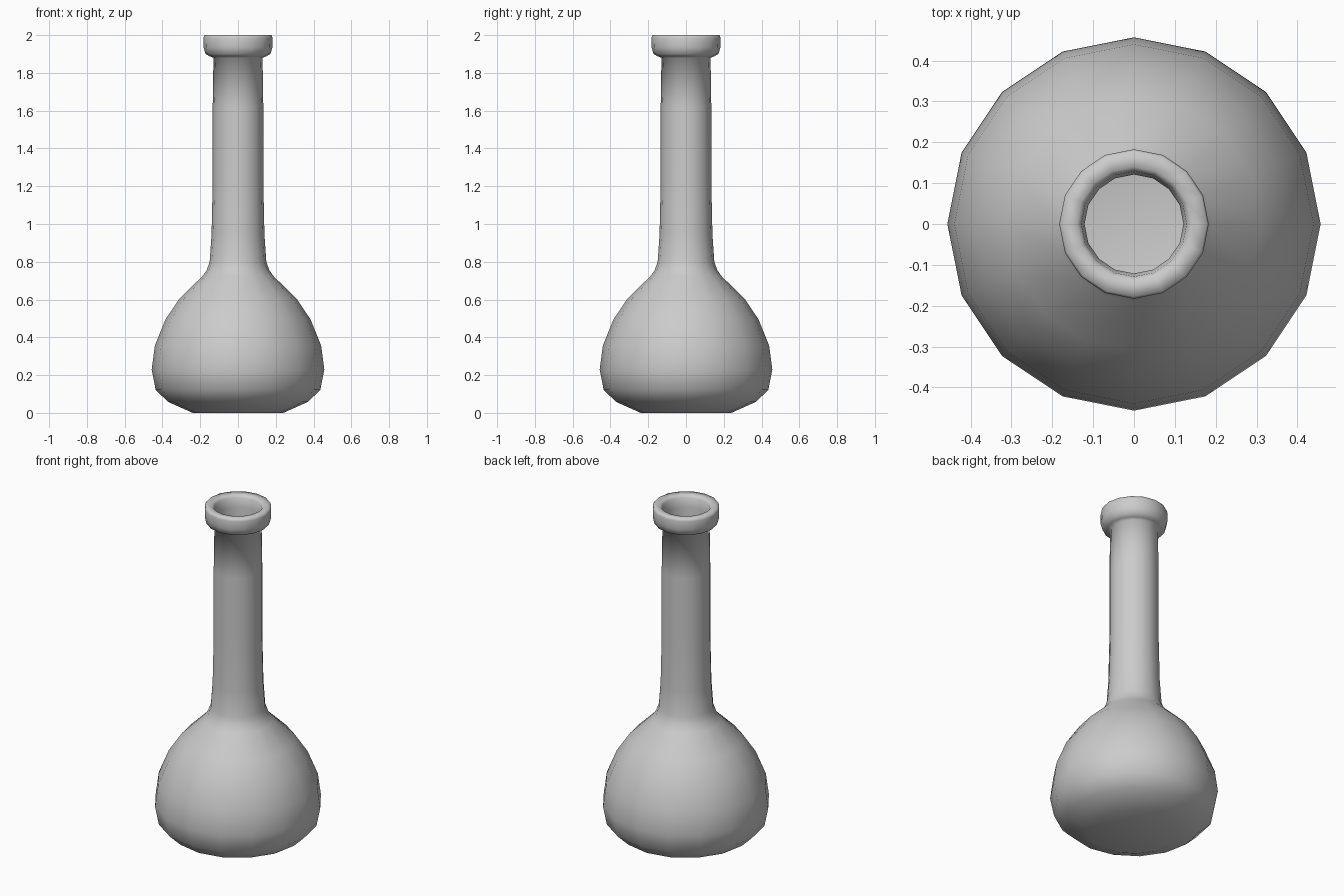
import bpy, bmesh, math

if "Cube" in bpy.data.objects:
    bpy.data.objects.remove(bpy.data.objects["Cube"])

SIDES = 16

# Outer profile (radius, height): base, bulb, neck, rolled lip
outer = [(0.24, 0.0), (0.37, 0.058), (0.436, 0.122), (0.457, 0.23),
         (0.44, 0.357), (0.384, 0.495), (0.31, 0.605), (0.19, 0.722),
         (0.166, 0.755), (0.15, 0.80), (0.14, 0.945), (0.134, 1.22),
         (0.134, 1.62), (0.13, 1.88), (0.148, 1.887), (0.172, 1.90),
         (0.182, 1.935), (0.183, 1.985), (0.178, 2.0)]
# Inner profile: over the lip, down the neck, into the bulb
inner = [(0.14, 1.998), (0.129, 1.985), (0.121, 1.93)]
inner += [(r - 0.011, z) for r, z in reversed(outer[3:13])]
inner += [(0.425, 0.13), (0.362, 0.07), (0.235, 0.014)]


def lathe(name, profile):
    """Revolve a profile around z and close both ends with flat discs."""
    bm = bmesh.new()
    rings = []
    for r, z in profile:
        rings.append([bm.verts.new((r * math.cos(2 * math.pi * i / SIDES),
                                    r * math.sin(2 * math.pi * i / SIDES), z))
                      for i in range(SIDES)])
    for a, b in zip(rings, rings[1:]):
        for i in range(SIDES):
            j = (i + 1) % SIDES
            bm.faces.new((a[i], a[j], b[j], b[i]))
    bm.faces.new(rings[0][::-1])
    bm.faces.new(rings[-1])
    for f in bm.faces:
        f.smooth = True
    mesh = bpy.data.meshes.new(name)
    bm.to_mesh(mesh)
    bm.free()
    obj = bpy.data.objects.new(name, mesh)
    bpy.context.collection.objects.link(obj)
    return obj


# Hollow flask with thin wall
lathe("flask", outer + inner)
